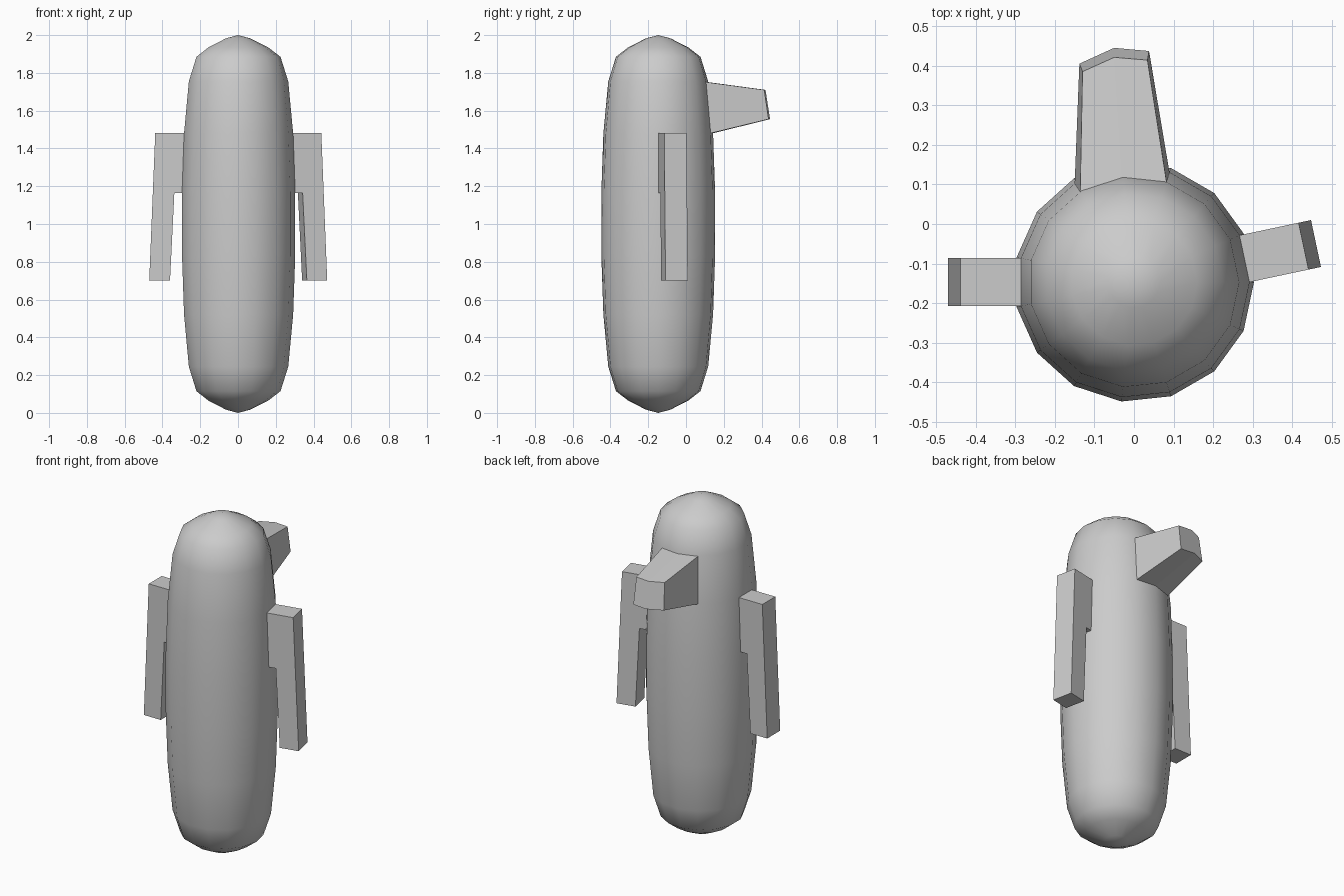
import bpy, bmesh, math
from mathutils import Vector

if "Cube" in bpy.data.objects:
    bpy.data.objects.remove(bpy.data.objects["Cube"])

CY = -0.147      # body axis offset in y
SIDES = 15


def make(name, verts, faces, smooth=False):
    me = bpy.data.meshes.new(name)
    me.from_pydata(verts, [], faces)
    bm = bmesh.new()
    bm.from_mesh(me)
    bmesh.ops.recalc_face_normals(bm, faces=bm.faces)
    bm.to_mesh(me)
    bm.free()
    ob = bpy.data.objects.new(name, me)
    bpy.context.collection.objects.link(ob)
    for p in me.polygons:
        p.use_smooth = smooth
    return ob


def prism(name, a, b):
    """Solid between two matching polygons."""
    n = len(a)
    faces = [tuple(range(n)), tuple(range(2 * n - 1, n - 1, -1))]
    faces += [(i, (i + 1) % n, n + (i + 1) % n, n + i) for i in range(n)]
    return make(name, a + b, faces)


# Capsule body: a 15-sided lathe, mirrored about z = 1
half = [(0.065, 1.983), (0.16, 1.935), (0.225, 1.885), (0.266, 1.755),
        (0.292, 1.48), (0.303, 1.165)]
profile = half + [(r, 2 - z) for r, z in reversed(half)]
verts = []
for r, z in profile:
    for i in range(SIDES):
        t = 2 * math.pi * i / SIDES
        verts.append((r * math.cos(t), CY + r * math.sin(t), z))
faces = []
for k in range(len(profile) - 1):
    for i in range(SIDES):
        j = (i + 1) % SIDES
        faces.append((k * SIDES + i, k * SIDES + j, (k + 1) * SIDES + j, (k + 1) * SIDES + i))
top, bottom = len(verts), len(verts) + 1
verts += [(0, CY, 2), (0, CY, 0)]
last = (len(profile) - 1) * SIDES
for i in range(SIDES):
    j = (i + 1) % SIDES
    faces += [(i, j, top), (last + i, last + j, bottom)]
make("body", verts, faces, smooth=True)


# Arms: L-shaped side profile (radius, z) given a width, turned about the body axis
def arm(name, angle, width=0.121):
    outline = [(0.27, 1.483), (0.438, 1.483), (0.47, 0.70), (0.36, 0.70),
               (0.337, 1.165), (0.28, 1.165)]
    t = math.radians(angle)
    out = Vector((math.cos(t), math.sin(t), 0))
    side = Vector((-math.sin(t), math.cos(t), 0)) * width / 2
    ends = [[Vector((0, CY, z)) + out * r + s for r, z in outline] for s in (side, -side)]
    prism(name, *ends)


arm("left_arm", 180)
arm("right_arm", 12)

# Tapered pack on the back: root polygon against the body, smaller tip polygon
root = [(-0.136, 0.075, 1.752), (-0.03, 0.11, 1.752), (0.083, 0.10, 1.752),
        (0.09, 0.128, 1.48), (-0.032, 0.14, 1.48), (-0.15, 0.10, 1.48)]
tip = [(-0.13, 0.385, 1.71), (-0.05, 0.421, 1.71), (0.034, 0.414, 1.71),
       (0.038, 0.437, 1.555), (-0.05, 0.445, 1.555), (-0.138, 0.405, 1.555)]
prism("back_pack", root, tip)
